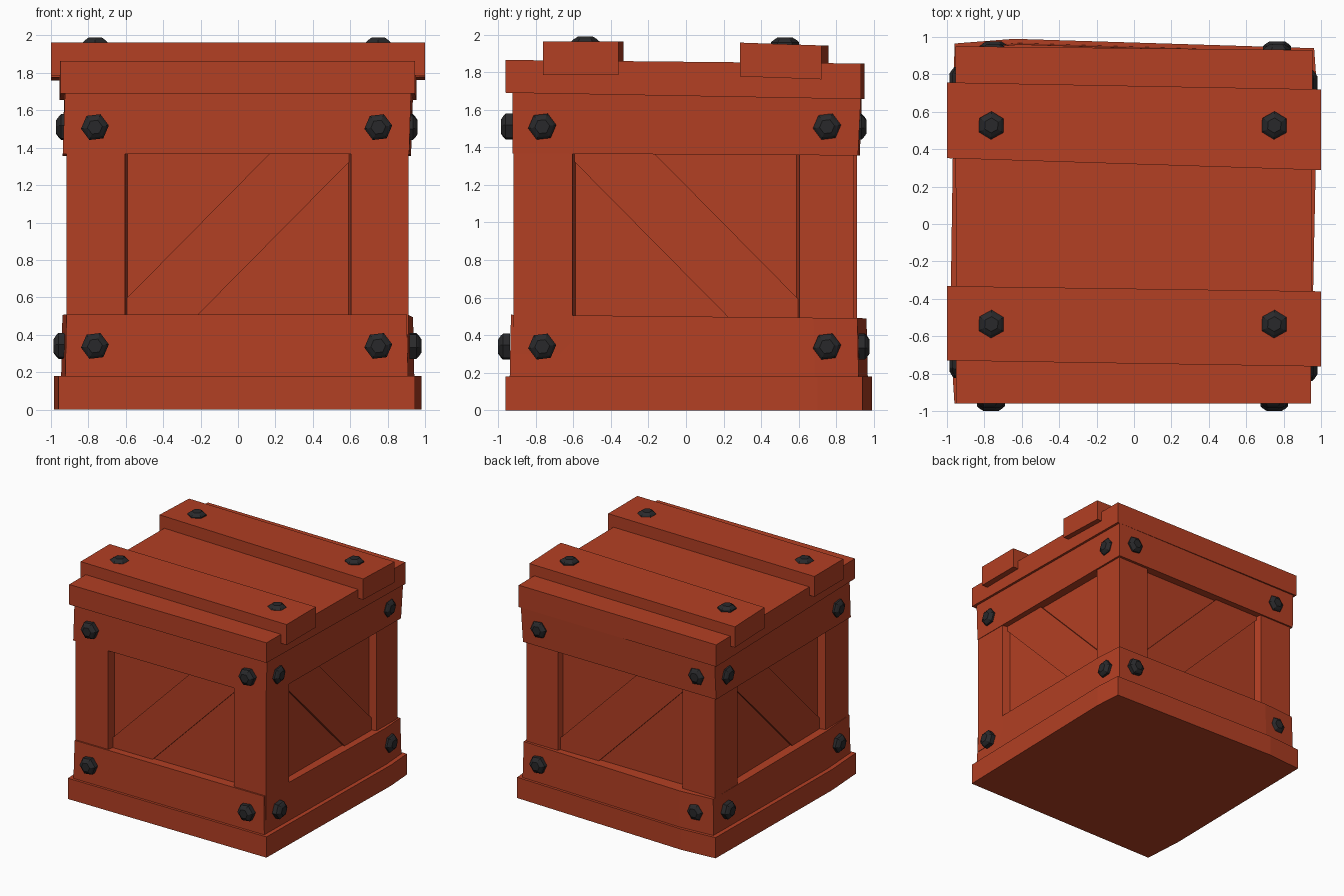
import bpy, bmesh, math
from mathutils import Matrix, Vector

if "Cube" in bpy.data.objects:
    bpy.data.objects.remove(bpy.data.objects["Cube"])


def material(name, rgb):
    m = bpy.data.materials.new(name)
    m.diffuse_color = (*rgb, 1)
    m.use_nodes = True
    m.node_tree.nodes["Principled BSDF"].inputs["Base Color"].default_value = m.diffuse_color
    return m


RED = material("red_wood", (0.45, 0.05, 0.017))
IRON = material("dark_iron", (0.022, 0.022, 0.024))


def loft(name, rings, mat, matrix=None):
    """Closed solid through a stack of equal-length point rings."""
    bm = bmesh.new()
    vs = [[bm.verts.new(p) for p in r] for r in rings]
    n = len(vs[0])
    for a, b in zip(vs, vs[1:]):
        for i in range(n):
            j = (i + 1) % n
            bm.faces.new((a[i], a[j], b[j], b[i]))
    bm.faces.new(vs[0][::-1])
    bm.faces.new(vs[-1])
    if matrix:
        bm.transform(matrix)
    bmesh.ops.recalc_face_normals(bm, faces=bm.faces)
    me = bpy.data.meshes.new(name)
    bm.to_mesh(me)
    bm.free()
    me.materials.append(mat)
    ob = bpy.data.objects.new(name, me)
    bpy.context.collection.objects.link(ob)
    return ob


def slab(name, low, high, z0, z1, s0=0.0, s1=0.0):
    """Horizontal slab; s0 and s1 tilt its bottom and top along y."""
    return loft(name, [[(x, y, z0 + s0 * y) for x, y in low],
                       [(x, y, z1 + s1 * y) for x, y in high]], RED)


def scaled(pts, sx, sy):
    return [(x * sx, y * sy) for x, y in pts]


# slightly crooked base outline
base = [(-.96, -.96), (.945, -.96), (.98, .7), (.963, .94),
        (-.64, .99), (-.96, .965), (-.983, -.6)]
slab("base", base, base, 0, .18)
slab("lower_boards", scaled(base, .962, .977), scaled(base, .955, .97),
     .17, .50, 0, -.01)

# upper boards and lid
up0 = [(-.937, -.922), (.915, -.922), (.925, .915), (-.937, .925)]
up1 = [(-.925, -.922), (.925, -.922), (.935, .93), (-.93, .935)]
slab("upper_boards", up0, up1, 1.362, 1.68, -.006, -.018)
lid = [(-.95, -.96), (.945, -.96), (.955, .93), (-.955, .95)]
slab("lid", lid, lid, 1.673, 1.855, -.018, -.01)

# lid planks
front = [(-1, -.73), (1, -.762), (1, -.36), (-1, -.332)]
back = [(-1, .352), (1, .288), (1, .72), (-1, .757)]
slab("front_lid_plank", front, front, 1.785, 1.962)
slab("back_lid_plank", back, back, 1.787, 1.967, -.035, -.035)

# recessed panels
inner = [(-.85, -.85), (.845, -.85), (.845, .845), (-.85, .85)]
slab("inner_panels", inner, inner, .1, 1.6)

# corner posts
for cx, cy in ((-.918, -.918), (.912, -.918), (.908, .893), (-.918, .91)):
    sx, sy = math.copysign(1, cx), math.copysign(1, cy)
    post = [(cx, cy), (.605 * sx, cy), (.585 * sx, .83 * sy),
            (.83 * sx, .585 * sy), (cx, .605 * sy)]
    slab("corner_post", post, post, .3, 1.5)

# diagonal braces and bolts on all four sides
brace = [(-.63, .45), (-.27, .45), (.63, 1.36), (.63, 1.42), (.22, 1.42), (-.63, .56)]


def bolt(center, normal, turn):
    rot = Vector(normal).to_track_quat('Z', 'Y').to_matrix().to_4x4()
    rings = []
    for r, h in ((.075, -.03), (.075, .008), (.062, .02), (.04, .034)):
        rings.append([(r * math.cos(a), r * math.sin(a), h)
                      for a in (turn + i * math.pi / 3 for i in range(6))])
    loft("bolt", rings, IRON, Matrix.Translation(center) @ rot)


# per side: distance of upper and lower bolts
reach = [(.951, .966), (.927, .946), (.926, .943), (.938, .952)]
for k in range(4):
    turn = Matrix.Rotation(k * math.pi / 2, 4, 'Z')
    flip = -1 if k % 2 else 1
    loft("diagonal_brace", [[(u * flip, d, z) for u, z in brace]
                            for d in (-.80, -.868)], RED, turn)
    normal = turn @ Vector((0, -1, 0))
    for u in (-.765, .75):
        for z, d in zip((1.51, .34), reach[k]):
            bolt(turn @ Vector((u, -d, z)), normal, .12)

# lid bolts
for x in (-.763, .75):
    for y, z in ((-.535, 1.955), (.527, 1.95)):
        bolt((x, y, z), (0, 0, 1), .5)
